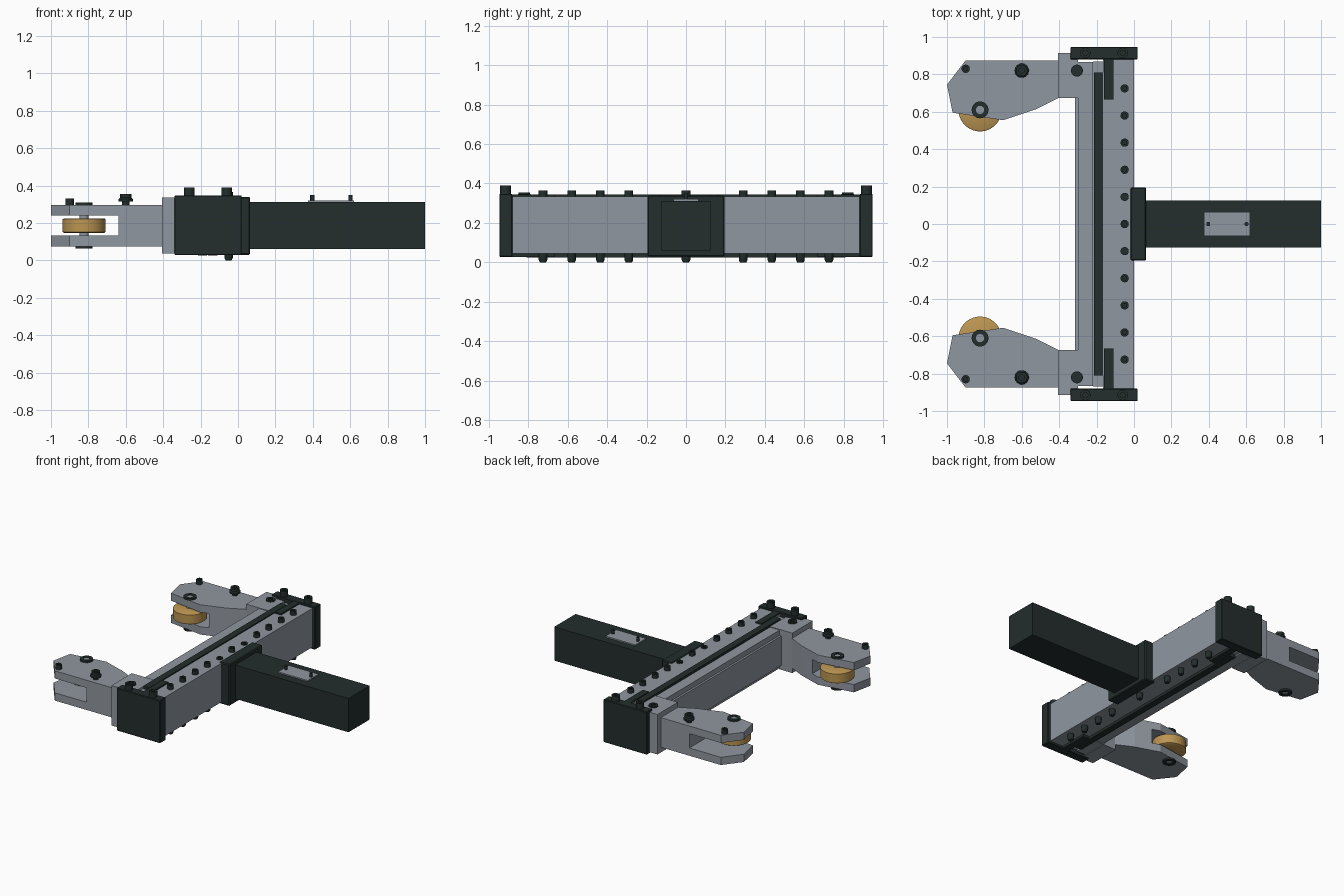
import bpy, bmesh, math

if "Cube" in bpy.data.objects:
    bpy.data.objects.remove(bpy.data.objects["Cube"], do_unlink=True)


def material(name, rgb):
    m = bpy.data.materials.new(name)
    m.use_nodes = True
    m.diffuse_color = (*rgb, 1)
    m.node_tree.nodes["Principled BSDF"].inputs["Base Color"].default_value = (*rgb, 1)
    return m


GREY = material("steel grey", (0.28, 0.31, 0.35))
DARK = material("dark green black", (0.017, 0.027, 0.026))
BRASS = material("brass", (0.50, 0.30, 0.085))


def finish(name, bm, mat, smooth=False):
    bmesh.ops.recalc_face_normals(bm, faces=bm.faces)
    me = bpy.data.meshes.new(name)
    bm.to_mesh(me)
    bm.free()
    me.materials.append(mat)
    if smooth:
        for p in me.polygons:
            p.use_smooth = True
        me.set_sharp_from_angle(angle=math.radians(35))
    ob = bpy.data.objects.new(name, me)
    bpy.context.collection.objects.link(ob)
    return ob


def box(name, x, y, z, mat, bevel=0):
    bm = bmesh.new()
    bmesh.ops.create_cube(bm, size=1)
    for v in bm.verts:
        v.co = [(a + b) / 2 + (b - a) * c for (a, b), c in zip((x, y, z), v.co)]
    ob = finish(name, bm, mat)
    if bevel:
        mod = ob.modifiers.new("edge", "BEVEL")
        mod.width, mod.segments = bevel, 1
    return ob


def lathe(name, profile, x, y, mat, seg=24):
    """Revolve (radius, z) points about a vertical axis."""
    bm = bmesh.new()
    vs = [bm.verts.new((r, 0, z)) for r, z in profile]
    es = [bm.edges.new(p) for p in zip(vs, vs[1:])]
    bmesh.ops.spin(bm, geom=vs + es, axis=(0, 0, 1), cent=(0, 0, 0),
                   angle=math.tau, steps=seg)
    bmesh.ops.remove_doubles(bm, verts=bm.verts, dist=1e-5)
    ob = finish(name, bm, mat, True)
    ob.location = (x, y, 0)
    return ob


def bolt(name, x, y, r, z0, z1):
    """Cap screw with a recessed socket; z1 is the head face."""
    d = 0.5 * (z1 - z0)
    return lathe(name, [(0, z0), (r, z0), (r, z1), (r * 0.5, z1),
                        (r * 0.5, z1 - d), (0, z1 - d)], x, y, DARK)


def prism(name, outline, z0, z1, mat):
    bm = bmesh.new()
    f = bm.faces.new([bm.verts.new((x, y, z0)) for x, y in outline])
    top = bmesh.ops.extrude_face_region(bm, geom=[f])["geom"]
    for v in top:
        if isinstance(v, bmesh.types.BMVert):
            v.co.z = z1
    return finish(name, bm, mat)


def clip_front(outline, x_min=None):
    """Keep the part of the outline at or behind x_min (interpolating edges)."""
    out = []
    for (ax, ay), (bx, by) in zip(outline, outline[1:] + outline[:1]):
        if ax >= x_min:
            out.append((ax, ay))
        if (ax - x_min) * (bx - x_min) < 0:
            t = (x_min - ax) / (bx - ax)
            out.append((x_min, ay + t * (by - ay)))
    return out


# Main beam: housing, sliding rail and cover strips
box("beam_housing", (-0.165, 0), (-0.88, 0.88), (0.045, 0.335), GREY)
box("beam_core", (-0.22, -0.16), (-0.87, 0.87), (0.05, 0.32), GREY)
box("slide_rail", (-0.30, -0.22), (-0.865, 0.865), (0.045, 0.33), GREY)
box("rail_face_panel", (-0.315, -0.30), (-0.68, 0.68), (0.07, 0.29), GREY)
for tag, z in (("top", (0.32, 0.343)), ("bottom", (0.025, 0.05))):
    box(tag + "_cover_strip", (-0.215, -0.165), (-0.81, 0.81), z, DARK)

# Row of screws above and below the housing
for i in range(-5, 6):
    y = i * 0.145
    high = abs(i) != 1
    bolt("top_row_screw", -0.05, y, 0.022, 0.33, 0.365 if high else 0.345)
    if high:
        lathe("bottom_row_screw", [(0, 0.05), (0.022, 0.05), (0.022, 0.012),
                                   (0.016, 0.0), (0, 0.0)], -0.05, y, DARK)

# Drive arm with its mounting plate and label plate
box("mounting_plate", (-0.02, 0.065), (-0.195, 0.195), (0.03, 0.34), DARK, 0.006)
box("drive_arm", (0.06, 1.0), (-0.125, 0.125), (0.06, 0.312), DARK)
box("label_plate", (0.375, 0.62), (-0.063, 0.063), (0.312, 0.321), GREY)
for x in (0.397, 0.602):
    lathe("label_pin", [(0, 0.31), (0.011, 0.31), (0.011, 0.35), (0, 0.35)], x, 0, DARK, 12)

# Finger outline for the left side; mirrored for the right
FINGER = [(-0.40, 0.875), (-0.90, 0.875), (-1.0, 0.745), (-0.97, 0.595),
          (-0.70, 0.555), (-0.52, 0.615), (-0.40, 0.675)]

for side, s in (("left", 1), ("right", -1)):
    def yy(a, b):
        return tuple(sorted((s * a, s * b)))

    # End cap with clamp legs and screws
    box(side + "_end_cap", (-0.34, 0.02), yy(0.88, 0.947), (0.028, 0.347), DARK, 0.004)
    for tag, z in (("top", (0.32, 0.345)), ("bottom", (0.027, 0.05))):
        box(f"{side}_{tag}_clamp_leg", (-0.16, -0.11), yy(0.665, 0.885), z, DARK)
    for x in (-0.26, -0.06):
        bolt(side + "_cap_screw", x, s * 0.915, 0.028, 0.34, 0.39)

    # Carriage block on the rail
    box(side + "_carriage", (-0.405, -0.30), yy(0.675, 0.915), (0.037, 0.335), GREY)
    box(side + "_carriage_tongue", (-0.31, -0.22), yy(0.675, 0.865), (0.04, 0.335), GREY)
    bolt(side + "_carriage_screw", -0.305, s * 0.82, 0.032, 0.33, 0.346)

    # Forked finger: two cheeks joined by a solid root
    outline = [(x, s * y) for x, y in FINGER]
    prism(side + "_upper_cheek", outline, 0.24, 0.297, GREY)
    prism(side + "_lower_cheek", outline, 0.075, 0.133, GREY)
    prism(side + "_finger_root", clip_front(outline, -0.64), 0.133, 0.24, GREY)

    # Roller and its pin
    px, py = -0.823, s * 0.61
    lathe(side + "_roller", [(0, 0.147), (0.107, 0.147), (0.115, 0.152), (0.115, 0.22),
                             (0.107, 0.225), (0, 0.225)], px, py, BRASS, 48)
    lathe(side + "_roller_pin", [(0, 0.07), (0.025, 0.07), (0.025, 0.304), (0, 0.304)],
          px, py, GREY)
    for z0, z1 in ((0.295, 0.309), (0.063, 0.077)):
        lathe(side + "_pin_collar", [(0.022, z0), (0.045, z0), (0.045, z1),
                                     (0.022, z1), (0.022, z0)], px, py, DARK)

    # Finger screws
    lathe(side + "_finger_screw", [(0, 0.29), (0.02, 0.29), (0.02, 0.316), (0.038, 0.316),
                                   (0.038, 0.328), (0.03, 0.335), (0.03, 0.355),
                                   (0.015, 0.355), (0.015, 0.34), (0, 0.34)],
          -0.6, s * 0.82, DARK)
    bolt(side + "_tip_screw", -0.9, s * 0.83, 0.022, 0.29, 0.33)
